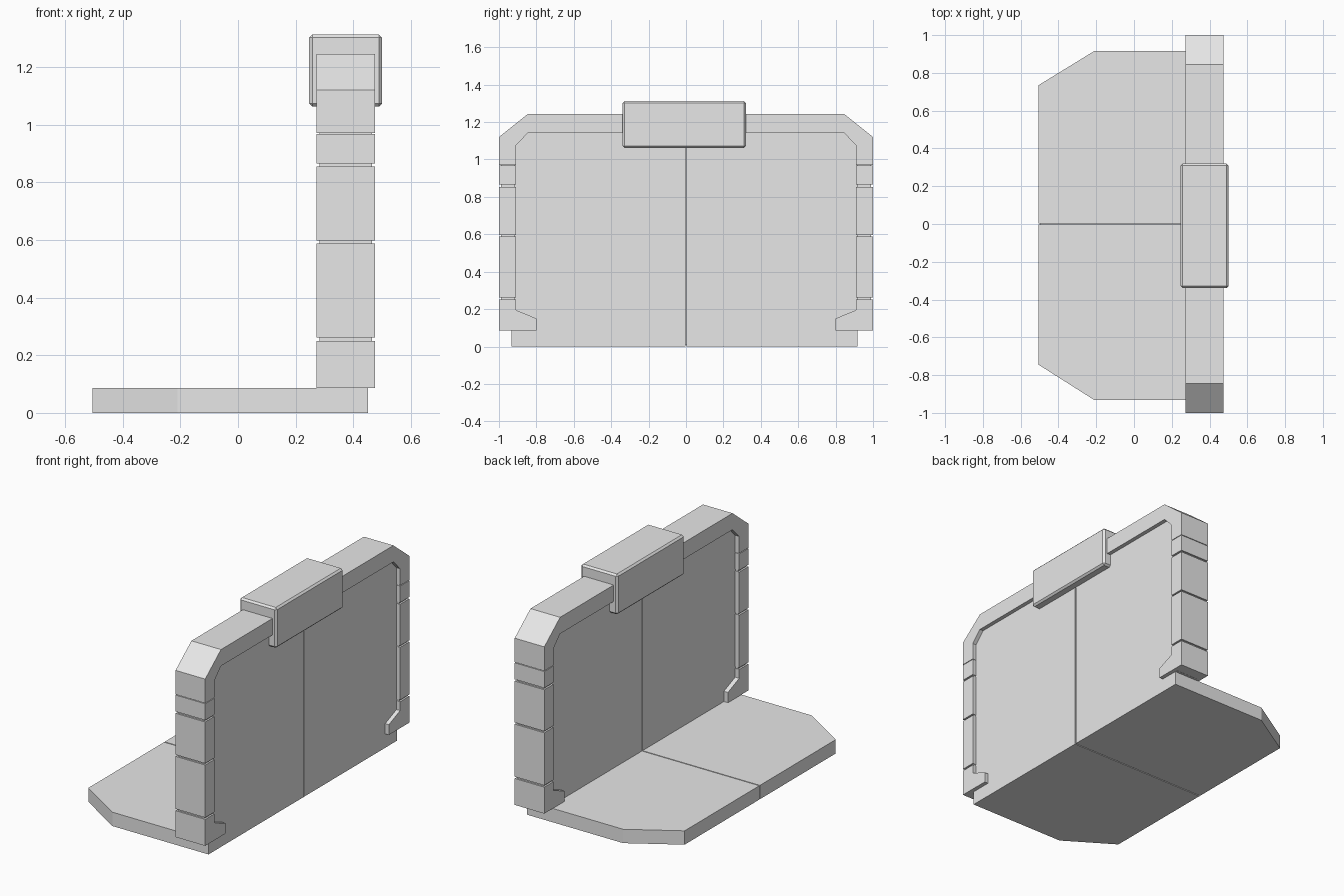
import bpy
import bmesh
from mathutils import Vector

cube = bpy.data.objects.get("Cube")
if cube:
    bpy.data.objects.remove(cube, do_unlink=True)

grey = bpy.data.materials.new("light_grey")
grey.use_nodes = True
GREY = (0.8, 0.8, 0.8, 1.0)
grey.diffuse_color = GREY
grey.node_tree.nodes["Principled BSDF"].inputs["Base Color"].default_value = GREY


def prism(name, outline, axis, low, high):
    """Extrude a flat outline along x (outline in y, z) or z (outline in x, y)."""
    bm = bmesh.new()
    if axis == "x":
        points = [(low, a, b) for a, b in outline]
        step = Vector((high - low, 0, 0))
    else:
        points = [(a, b, low) for a, b in outline]
        step = Vector((0, 0, high - low))
    face = bm.faces.new([bm.verts.new(p) for p in points])
    grown = bmesh.ops.extrude_face_region(bm, geom=[face], use_keep_orig=True)
    verts = [g for g in grown["geom"] if isinstance(g, bmesh.types.BMVert)]
    bmesh.ops.translate(bm, verts=verts, vec=step)
    bmesh.ops.recalc_face_normals(bm, faces=bm.faces)
    mesh = bpy.data.meshes.new(name)
    bm.to_mesh(mesh)
    bm.free()
    mesh.materials.append(grey)
    obj = bpy.data.objects.new(name, mesh)
    bpy.context.collection.objects.link(obj)
    return obj


def rect(a0, a1, b0, b1):
    return [(a0, b0), (a1, b0), (a1, b1), (a0, b1)]


# Main levels
FX0, FX1 = 0.272, 0.475      # frame depth
PX0, PX1 = 0.30, 0.45        # door panel depth
FLOOR = 0.086                # thickness of the floor slab
INNER, OUTER = 0.91, 1.0     # jamb width
GAP = 0.003                  # half of the centre seam

# Floor slab in two halves, with a recessed strip under the seam
for name, side, edge, corner in (("front", -1, 0.932, 0.745), ("back", 1, 0.916, 0.735)):
    prism("floor_" + name,
          [(-0.505, side * GAP), (PX1, side * GAP), (PX1, side * edge),
           (-0.21, side * edge), (-0.505, side * corner)],
          "z", 0, FLOOR)
    # Door leaf on the same side
    prism("door_leaf_" + name,
          rect(*sorted((side * GAP, side * 0.93)), FLOOR - 0.001, 1.15),
          "x", PX0, PX1)
prism("floor_seam", rect(-0.495, 0.44, -0.02, 0.02), "z", 0.01, FLOOR - 0.01)
prism("door_seam", rect(-0.02, 0.02, 0.02, 1.15), "x", PX0 + 0.01, PX1 - 0.01)

# Jambs: stacked blocks around a narrower core, leaving thin grooves
blocks = [(0.261, 0.587), (0.597, 0.854), (0.865, 0.967)]
for name, side in (("front", -1), ("back", 1)):
    foot = [(0.80, FLOOR), (OUTER, FLOOR), (OUTER, 0.25), (INNER, 0.25),
            (INNER, 0.195), (0.80, 0.15)]
    prism("jamb_foot_" + name, [(side * y, z) for y, z in foot], "x", FX0, FX1)
    for i, (z0, z1) in enumerate(blocks):
        prism(f"jamb_block_{name}_{i + 1}",
              rect(side * INNER, side * OUTER, z0, z1), "x", FX0, FX1)
    prism("jamb_core_" + name, rect(side * (INNER + 0.003), side * 0.99, 0.1, 1.0),
          "x", FX0 + 0.011, FX1 - 0.011)

# Lintel arch with cut corners, mirrored from one half
half = [(OUTER, 0.971), (OUTER, 1.12), (0.845, 1.244)]
inside = [(0.845, 1.142), (INNER, 1.075), (INNER, 0.971)]
arch = (half + [(-y, z) for y, z in reversed(half)]
        + [(-y, z) for y, z in reversed(inside)] + inside)
prism("lintel_arch", arch, "x", FX0, FX1)

# Header box clamped over the lintel
header = prism("header_box", rect(-0.34, 0.32, 1.062, 1.312), "x", 0.247, 0.5)
bevel = header.modifiers.new("bevel", "BEVEL")
bevel.width = 0.011
bevel.segments = 1
